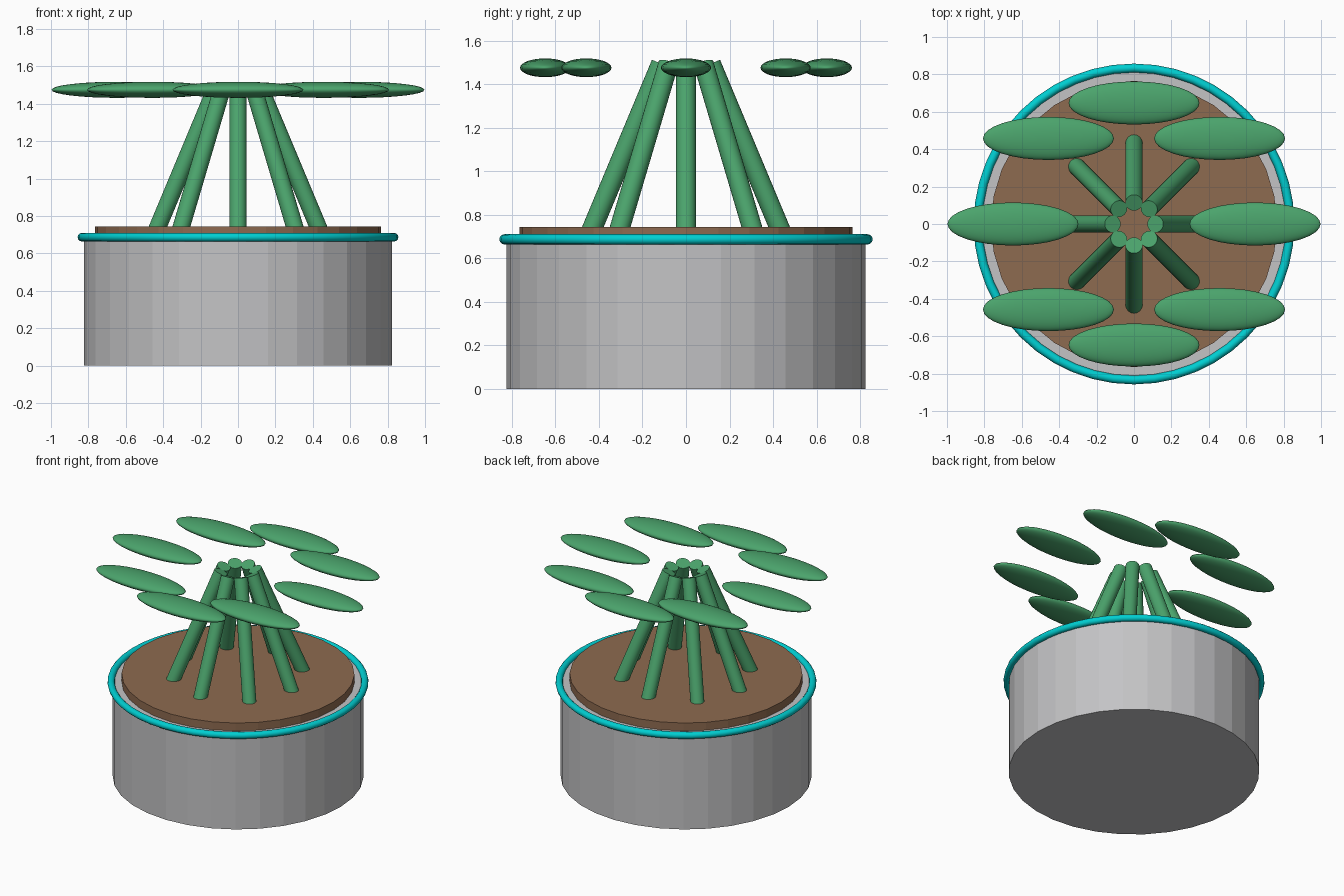
import bpy
import math
from mathutils import Vector

if "Cube" in bpy.data.objects:
    bpy.data.objects.remove(bpy.data.objects["Cube"])


def material(name, rgb):
    m = bpy.data.materials.new(name)
    m.diffuse_color = (*rgb, 1)
    m.use_nodes = True
    m.node_tree.nodes["Principled BSDF"].inputs["Base Color"].default_value = m.diffuse_color
    return m


GREY = material("pot grey", (0.55, 0.55, 0.56))
CYAN = material("rim cyan", (0.0, 0.62, 0.64))
BROWN = material("soil brown", (0.27, 0.145, 0.08))
GREEN = material("plant green", (0.07, 0.37, 0.15))


def finish(name, mat, smooth=False):
    ob = bpy.context.object
    ob.name = name
    ob.data.materials.append(mat)
    if smooth:
        bpy.ops.object.shade_smooth_by_angle(angle=math.radians(40))
    return ob


def cylinder(name, mat, radius, start, end, sides, smooth=False):
    a, b = Vector(start), Vector(end)
    axis = b - a
    bpy.ops.mesh.primitive_cylinder_add(
        vertices=sides, radius=radius, depth=axis.length, location=(a + b) / 2,
        rotation=axis.to_track_quat('Z', 'Y').to_euler())
    return finish(name, mat, smooth)


# Faceted pot, soil disc and rim ring
cylinder("pot", GREY, 0.824, (0, 0, 0), (0, 0, 0.687), 32)
cylinder("soil", BROWN, 0.765, (0, 0, 0.63), (0, 0, 0.744), 32)
bpy.ops.mesh.primitive_torus_add(
    major_radius=0.834, minor_radius=0.0235, major_segments=48,
    minor_segments=12, location=(0, 0, 0.687))
finish("rim", CYAN, True)

# Ring of eight inward-leaning stems, each with a flat leaf further out
for i in range(8):
    a = i * math.pi / 4
    c, s = math.cos(a), math.sin(a)
    cylinder(f"stem_{i + 1}", GREEN, 0.046,
             (0.467 * c, 0.467 * s, 0.65), (0.114 * c, 0.114 * s, 1.494), 24, True)
    bpy.ops.mesh.primitive_uv_sphere_add(
        segments=32, ring_count=16, radius=1, location=(0.647 * c, 0.647 * s, 1.475))
    bpy.context.object.scale = (0.35, 0.115, 0.043)
    finish(f"leaf_{i + 1}", GREEN, True)
